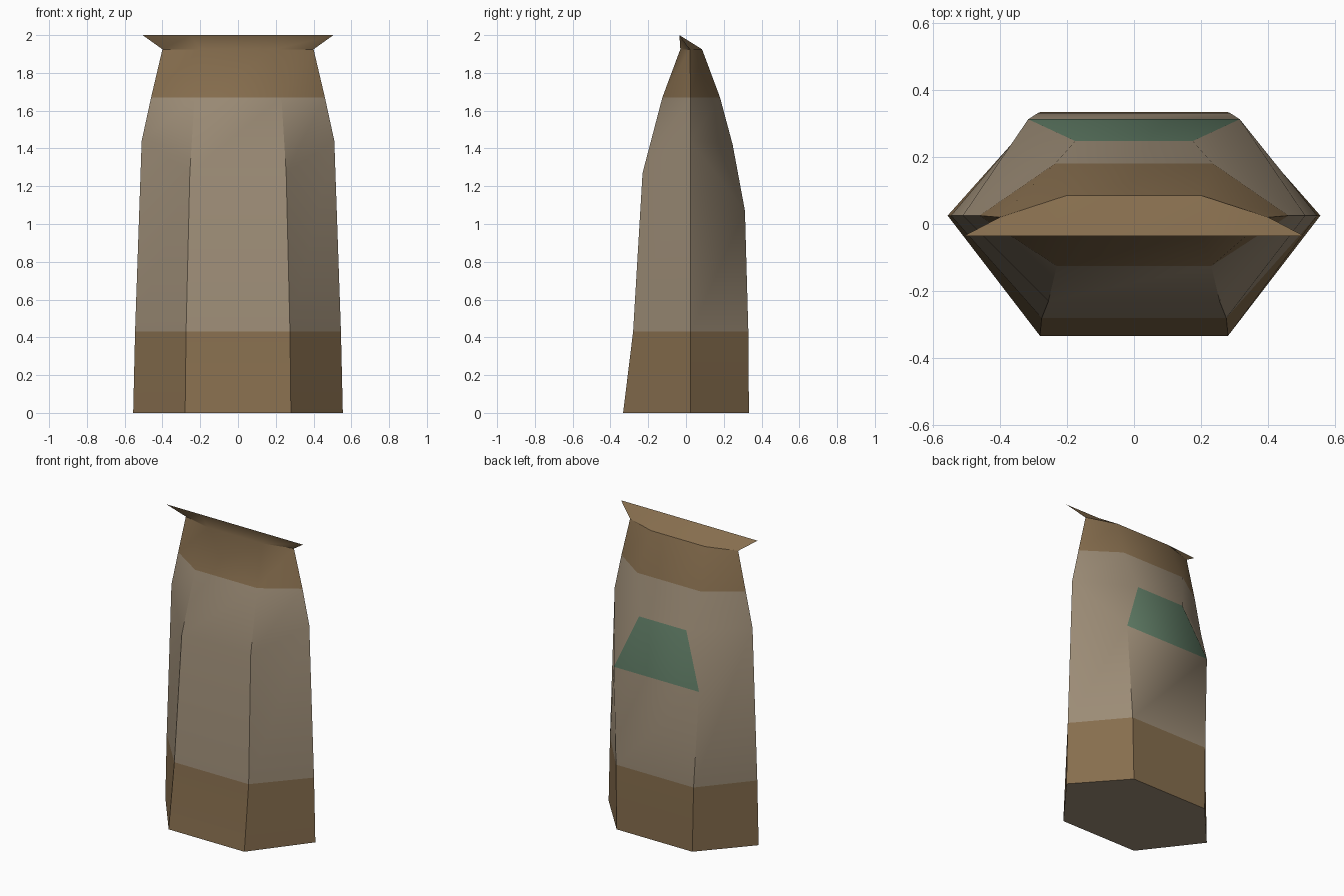
import bpy, bmesh

if "Cube" in bpy.data.objects:
    bpy.data.objects.remove(bpy.data.objects["Cube"])

def material(name, rgb):
    m = bpy.data.materials.new(name)
    m.diffuse_color = (*rgb, 1)
    m.use_nodes = True
    m.node_tree.nodes["Principled BSDF"].inputs["Base Color"].default_value = m.diffuse_color
    return m

# Hexagonal levels of the bag: (x, y, z) of the front corner, side point, back corner
levels = [
    [(.28, -.333, 0), (.555, .025, 0), (.28, .333, 0)],
    [(.275, -.28, .43), (.545, .025, .43), (.287, .33, .43)],
    [(.255, -.23, 1.27), (.51, .025, 1.44), (.175, .247, 1.42)],
    [(.23, -.125, 1.67), (.46, .025, 1.67), (.235, .18, 1.67)],
    [(.2, -.03, 1.925), (.4, .02, 1.925), (.2, .085, 1.925)],
]
TAN, BROWN, GREEN = 0, 1, 2

bm = bmesh.new()

def ring(level):
    f, s, b = level
    flip = lambda p: (-p[0], p[1], p[2])
    return [bm.verts.new(p) for p in (flip(f), f, s, b, flip(b), flip(s))]

def face(verts, mat):
    bm.faces.new(verts).material_index = mat

rings = [ring(l) for l in levels]

# Top seal: front and back meet in one straight flared edge
fl, fr, sr, sl = [bm.verts.new((x, -.035, 2)) for x in (-.25, .25, .505, -.505)]
rings.append([fl, fr, sr, fr, fl, sl])

# Base and the plain bands
face(rings[0][::-1], TAN)
for k, mat in enumerate((BROWN, TAN, TAN, BROWN, BROWN)):
    a, b = rings[k], rings[k + 1]
    for i in range(6):
        if k == 1 and i in (2, 3, 4):
            continue
        j = (i + 1) % 6
        face((a[i], a[j], b[j], b[i]), mat)

# Back panel with the sloping green label
lo, hi = rings[1], rings[2]
r = bm.verts.new((.315, .312, 1.07))
l = bm.verts.new((-.315, .312, 1.07))
face((lo[3], lo[4], l, r), TAN)
face((r, l, hi[4], hi[3]), GREEN)
face((lo[2], lo[3], r, hi[2]), TAN)
face((hi[2], r, hi[3]), TAN)
face((lo[4], lo[5], hi[5], l), TAN)
face((l, hi[5], hi[4]), TAN)

bmesh.ops.recalc_face_normals(bm, faces=bm.faces)
mesh = bpy.data.meshes.new("paper_bag")
bm.to_mesh(mesh)
bm.free()
for m in (material("tan_paper", (.33, .26, .18)),
          material("brown_paper", (.24, .155, .076)),
          material("green_label", (.115, .2, .13))):
    mesh.materials.append(m)

bag = bpy.data.objects.new("paper_bag", mesh)
bpy.context.collection.objects.link(bag)
bpy.context.view_layer.objects.active = bag
bag.select_set(True)
bpy.ops.object.shade_smooth_by_angle(angle=.6)
